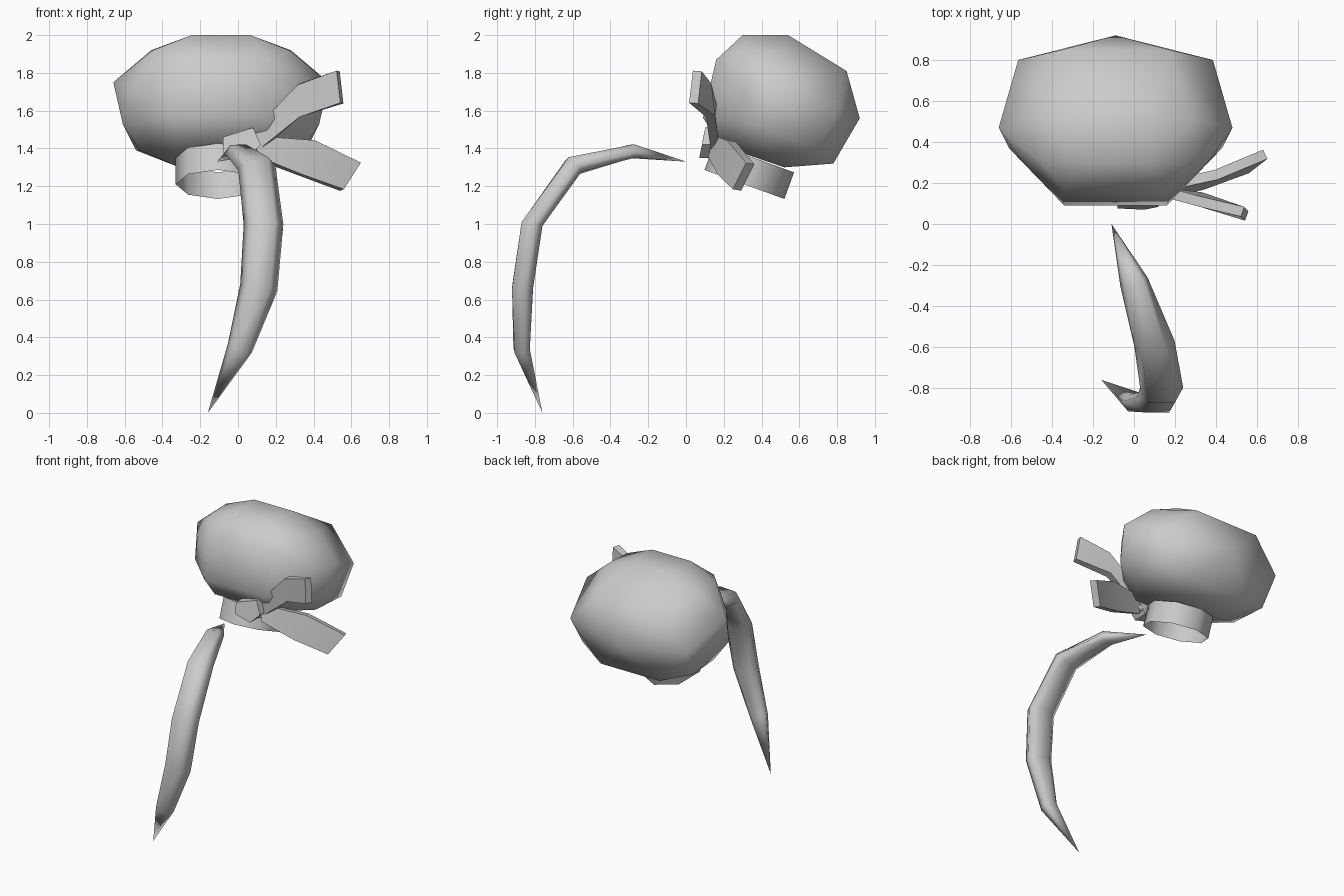
import bpy, bmesh
from math import radians
from mathutils import Vector, Matrix

if "Cube" in bpy.data.objects:
    bpy.data.objects.remove(bpy.data.objects["Cube"])


def finish(name, bm, angle):
    bmesh.ops.recalc_face_normals(bm, faces=bm.faces)
    mesh = bpy.data.meshes.new(name)
    bm.to_mesh(mesh)
    bm.free()
    ob = bpy.data.objects.new(name, mesh)
    bpy.context.collection.objects.link(ob)
    bpy.ops.object.select_all(action='DESELECT')
    ob.select_set(True)
    bpy.context.view_layer.objects.active = ob
    bpy.ops.object.shade_smooth_by_angle(angle=radians(angle))


def hull(name, points, angle):
    bm = bmesh.new()
    for p in points:
        bm.verts.new(p)
    bmesh.ops.convex_hull(bm, input=bm.verts)
    loose = [v for v in bm.verts if not v.link_faces]
    bmesh.ops.delete(bm, geom=loose, context='VERTS')
    bmesh.ops.dissolve_limit(bm, angle_limit=radians(2), verts=bm.verts, edges=bm.edges)
    finish(name, bm, angle)


def bridge(bm, rings):
    n = len(rings[0])
    for a, b in zip(rings, rings[1:]):
        for k in range(n):
            bm.faces.new((a[k], a[k - 1], b[k - 1], b[k]))


def ribbon(name, top, bottom, thickness=0.05):
    bm = bmesh.new()
    top, bottom = [Vector(p) for p in top], [Vector(p) for p in bottom]
    last = len(top) - 1
    rings = []
    for i, (t, b) in enumerate(zip(top, bottom)):
        along = top[min(i + 1, last)] + bottom[min(i + 1, last)] - top[max(i - 1, 0)] - bottom[max(i - 1, 0)]
        n = along.cross(t - b).normalized() * thickness / 2
        rings.append([bm.verts.new(p) for p in (t + n, t - n, b - n, b + n)])
    bridge(bm, rings)
    bm.faces.new(rings[0])
    bm.faces.new(rings[-1])
    finish(name, bm, 40)


# Faceted bun, mirrored about its own centre
CX = -0.09
half = [(0.155, 0.30, 2.0), (0.155, 0.54, 2.0), (0.36, 0.30, 1.92), (0.37, 0.52, 1.92),
        (0.25, 0.16, 1.87), (0.26, 0.125, 1.72), (0.25, 0.09, 1.56), (0.46, 0.31, 1.72),
        (0.57, 0.47, 1.75), (0.52, 0.37, 1.53), (0.45, 0.69, 1.39), (0.43, 0.42, 1.39),
        (0, 0.92, 1.56), (0.26, 0.85, 1.81), (0.475, 0.80, 1.60), (0.24, 0.78, 1.32),
        (0.24, 0.20, 1.41), (0.22, 0.52, 1.30)]
hull("hair_bun", [(CX + s * x, y, z) for x, y, z in half for s in (1, -1)], 60)

# Open octagonal band below the bun, leaning back
bm = bmesh.new()
tilt = Matrix.Translation((-0.105, 0.335, 1.28)) @ Matrix.Rotation(radians(-20), 4, 'X')
bmesh.ops.create_cone(bm, cap_ends=False, segments=8, radius1=0.225, radius2=0.225,
                      depth=0.15, matrix=tilt)
finish("hair_band", bm, 60)

# Ribbon knot: a tapered block
front = [(-0.08, 1.46), (0.08, 1.51), (0.12, 1.42), (0.05, 1.35), (-0.08, 1.38)]
hull("ribbon_knot", [(x, y + 0.2 * (z - 1.4), z) for x, z in front for y in (0.08, 0.19)], 30)

# Two ribbon tails
ribbon("upper_ribbon_tail",
       [(0.06, 0.18, 1.46), (0.32, 0.11, 1.74), (0.53, 0.06, 1.81)],
       [(0.08, 0.16, 1.36), (0.33, 0.13, 1.57), (0.55, 0.04, 1.64)])
ribbon("lower_ribbon_tail",
       [(0.08, 0.17, 1.46), (0.40, 0.24, 1.44), (0.64, 0.34, 1.32)],
       [(0.10, 0.14, 1.35), (0.33, 0.19, 1.26), (0.55, 0.27, 1.18)])

# Curved lock of hair: (x, outer y, outer z, inner y, inner z, half width)
stations = [(0.0, -0.29, 1.42, -0.28, 1.35, 0.07),
            (0.10, -0.63, 1.345, -0.56, 1.27, 0.10),
            (0.135, -0.87, 1.01, -0.76, 0.99, 0.105),
            (0.11, -0.92, 0.67, -0.81, 0.66, 0.10),
            (0.01, -0.91, 0.33, -0.83, 0.35, 0.068)]
root, tip = Vector((-0.11, 0, 1.33)), Vector((-0.16, -0.76, 0.0))
section = [(-0.62, 1), (0.62, 1), (1, -0.3), (0.5, -1), (-0.5, -1), (-1, -0.3)]
path = [root] + [Vector((s[0], (s[1] + s[3]) / 2, (s[2] + s[4]) / 2)) for s in stations] + [tip]
bm = bmesh.new()
rings = []
for i, (x, oy, oz, iy, iz, w) in enumerate(stations):
    depth = Vector((0, oy - iy, oz - iz)) / 2
    side = depth.cross(path[i + 2] - path[i]).normalized() * w
    rings.append([bm.verts.new(path[i + 1] + side * u + depth * v) for u, v in section])
bridge(bm, rings)
for ring, end in ((rings[0], root), (rings[-1], tip)):
    point = bm.verts.new(end)
    for k in range(6):
        bm.faces.new((ring[k], ring[k - 1], point))
finish("hair_lock", bm, 89)
